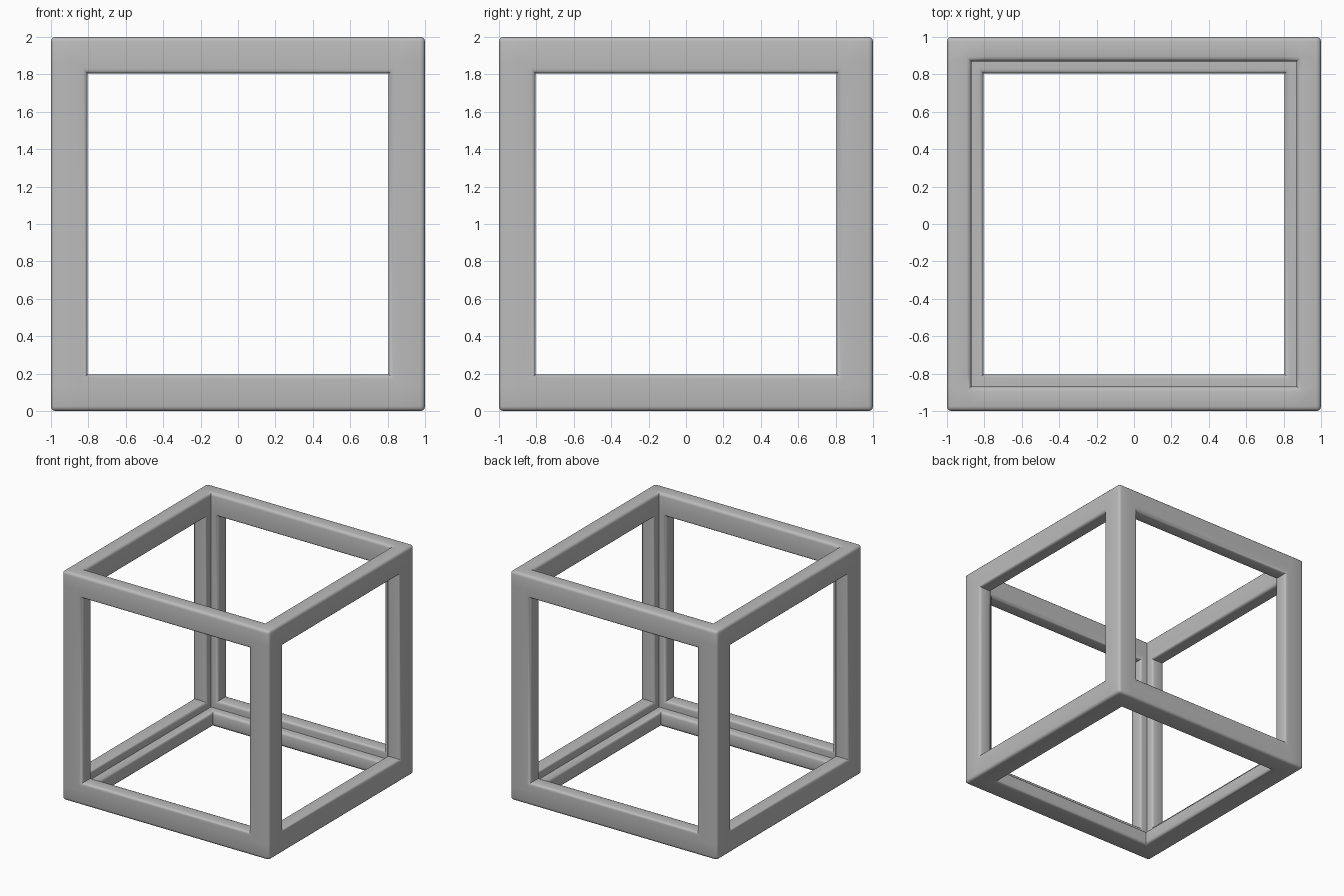
import bpy
import bmesh
import math

cube = bpy.data.objects.get("Cube")
if cube:
    bpy.data.objects.remove(cube, do_unlink=True)

WALL = 0.87      # inner half width of the open-topped shell
OPEN = 0.805     # half width of the windows
BEVEL = 0.025

grey = bpy.data.materials.new("plain_grey")
grey.use_nodes = True
colour = (0.5, 0.5, 0.5, 1)
grey.diffuse_color = colour
grey.node_tree.nodes["Principled BSDF"].inputs["Base Color"].default_value = colour

# Cell borders, the same along each axis (z is raised by one at the end)
cuts = [-1, -WALL, -OPEN, OPEN, WALL, 1]
N = len(cuts) - 1


def solid(cell):
    """True where a grid cell belongs to the shell and not to a window."""
    if not all(0 <= i < N for i in cell):
        return False
    x, y, z = ((cuts[i] + cuts[i + 1]) / 2 for i in cell)
    in_x, in_y, in_z = (abs(v) < OPEN for v in (x, y, z))
    shell = abs(x) > WALL or abs(y) > WALL or z < -WALL
    window = (in_x and in_y) or (in_x and in_z) or (in_y and in_z)
    return shell and not window


# Skin the boundary between solid and empty cells
bm = bmesh.new()
verts = {}


def corner(key):
    if key not in verts:
        verts[key] = bm.verts.new([cuts[i] for i in key])
    return verts[key]


cells = [(i, j, k) for i in range(N) for j in range(N) for k in range(N)]
for cell in filter(solid, cells):
    for axis in range(3):
        u, v = (axis + 1) % 3, (axis + 2) % 3
        for side in (0, 1):
            beside = list(cell)
            beside[axis] += 2 * side - 1
            if solid(beside):
                continue
            ring = []
            for a, b in ((0, 0), (1, 0), (1, 1), (0, 1)):
                key = list(cell)
                key[axis] += side
                key[u] += a
                key[v] += b
                ring.append(corner(tuple(key)))
            bm.faces.new(ring if side else ring[::-1])

# Round the outward edges only; the inner creases stay sharp
bm.normal_update()
outward = [e for e in bm.edges if e.calc_face_angle_signed(0) > 0.5]
bmesh.ops.bevel(bm, geom=outward, offset=BEVEL, segments=3, profile=0.5,
                affect='EDGES', clamp_overlap=True)
bmesh.ops.translate(bm, verts=bm.verts, vec=(0, 0, 1))

mesh = bpy.data.meshes.new("cube_frame")
bm.to_mesh(mesh)
bm.free()
mesh.materials.append(grey)
frame = bpy.data.objects.new("cube_frame", mesh)
bpy.context.collection.objects.link(frame)

bpy.context.view_layer.objects.active = frame
frame.select_set(True)
bpy.ops.object.shade_smooth_by_angle(angle=math.radians(40))
